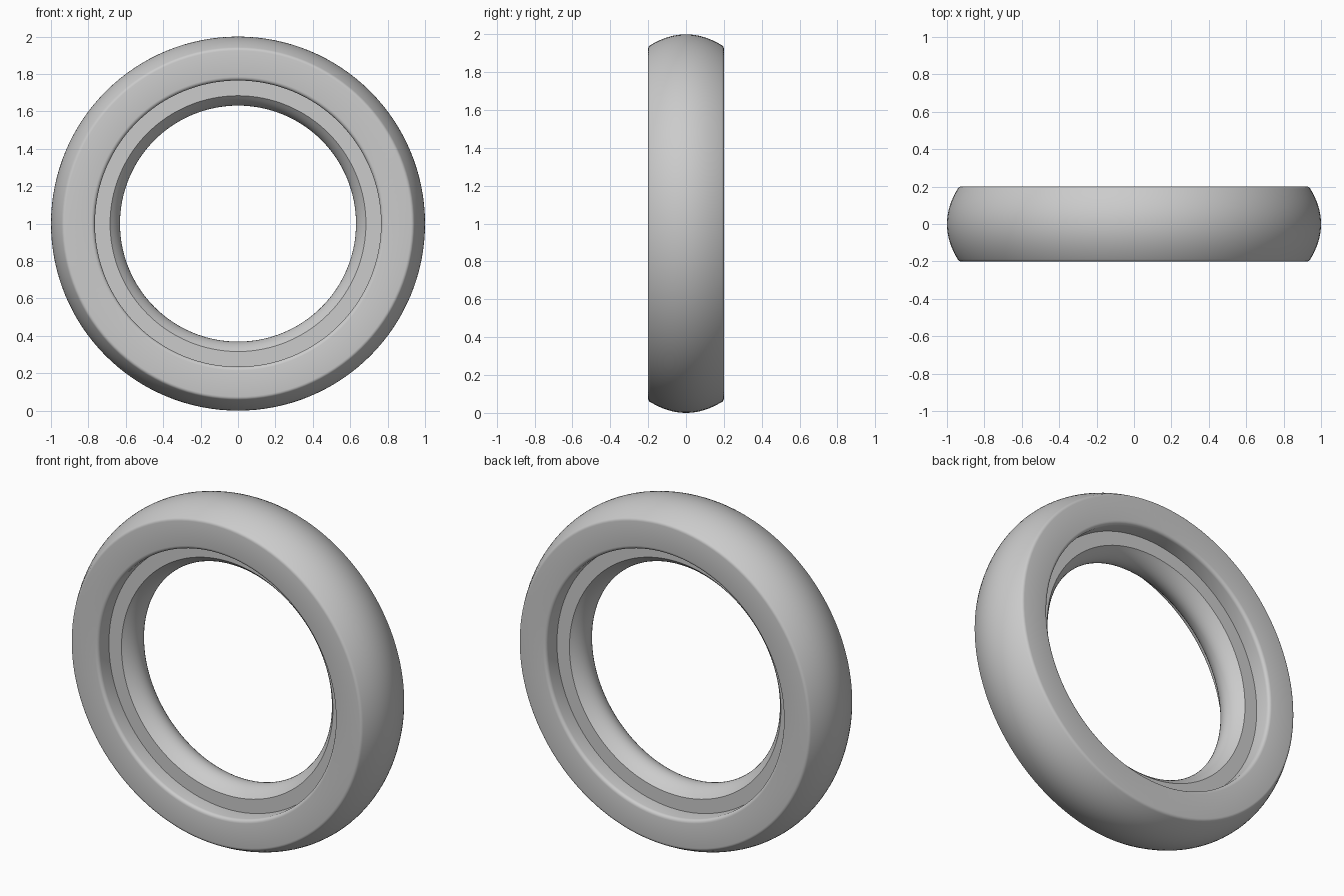
import bpy, bmesh, math

if "Cube" in bpy.data.objects:
    bpy.data.objects.remove(bpy.data.objects["Cube"])

SEG = 128

mat = bpy.data.materials.new("light grey")
mat.diffuse_color = (0.6, 0.6, 0.6, 1)
mat.use_nodes = True
mat.node_tree.nodes["Principled BSDF"].inputs["Base Color"].default_value = mat.diffuse_color


def arc(cx, cy, r, a0, a1, n):
    """Points (radius, y) on an arc, angles in degrees."""
    return [(cx + r * math.cos(math.radians(a0 + (a1 - a0) * i / n)),
             cy + r * math.sin(math.radians(a0 + (a1 - a0) * i / n))) for i in range(n + 1)]


def bulge(r_mid, r_end, half, n, steps):
    """Parabolic crown from the middle plane to y = half."""
    return [(r_mid + (r_end - r_mid) * (i / n) ** 2, half * i / n) for i in range(steps)]


# half cross-section (y >= 0): tread crown, shoulder, side face, lip, recess, bore
half = bulge(1.0, 0.945, 0.185, 8, 9)
half += arc(0.925, 0.18, 0.02, 20, 90, 4)
half += arc(0.785, 0.18, 0.02, 90, 180, 4)
half += [(0.765, 0.10)]
half += list(reversed(bulge(0.631, 0.684, 0.10, 6, 7)))

# mirror the half section to a closed loop
profile = half + [(r, -y) for r, y in reversed(half[1:-1])]

# revolve around the y axis, centred at z = 1
bm = bmesh.new()
rings = []
for s in range(SEG):
    a = 2 * math.pi * s / SEG
    rings.append([bm.verts.new((r * math.cos(a), y, 1 + r * math.sin(a))) for r, y in profile])
n = len(profile)
for s in range(SEG):
    A, B = rings[s], rings[(s + 1) % SEG]
    for i in range(n):
        j = (i + 1) % n
        bm.faces.new((A[i], A[j], B[j], B[i]))
bmesh.ops.recalc_face_normals(bm, faces=bm.faces)
me = bpy.data.meshes.new("tire")
bm.to_mesh(me)
bm.free()
me.materials.append(mat)
tire = bpy.data.objects.new("tire", me)
bpy.context.collection.objects.link(tire)

# smooth shading with sharp recess edges
bpy.context.view_layer.objects.active = tire
tire.select_set(True)
bpy.ops.object.shade_smooth_by_angle(angle=math.radians(35))
